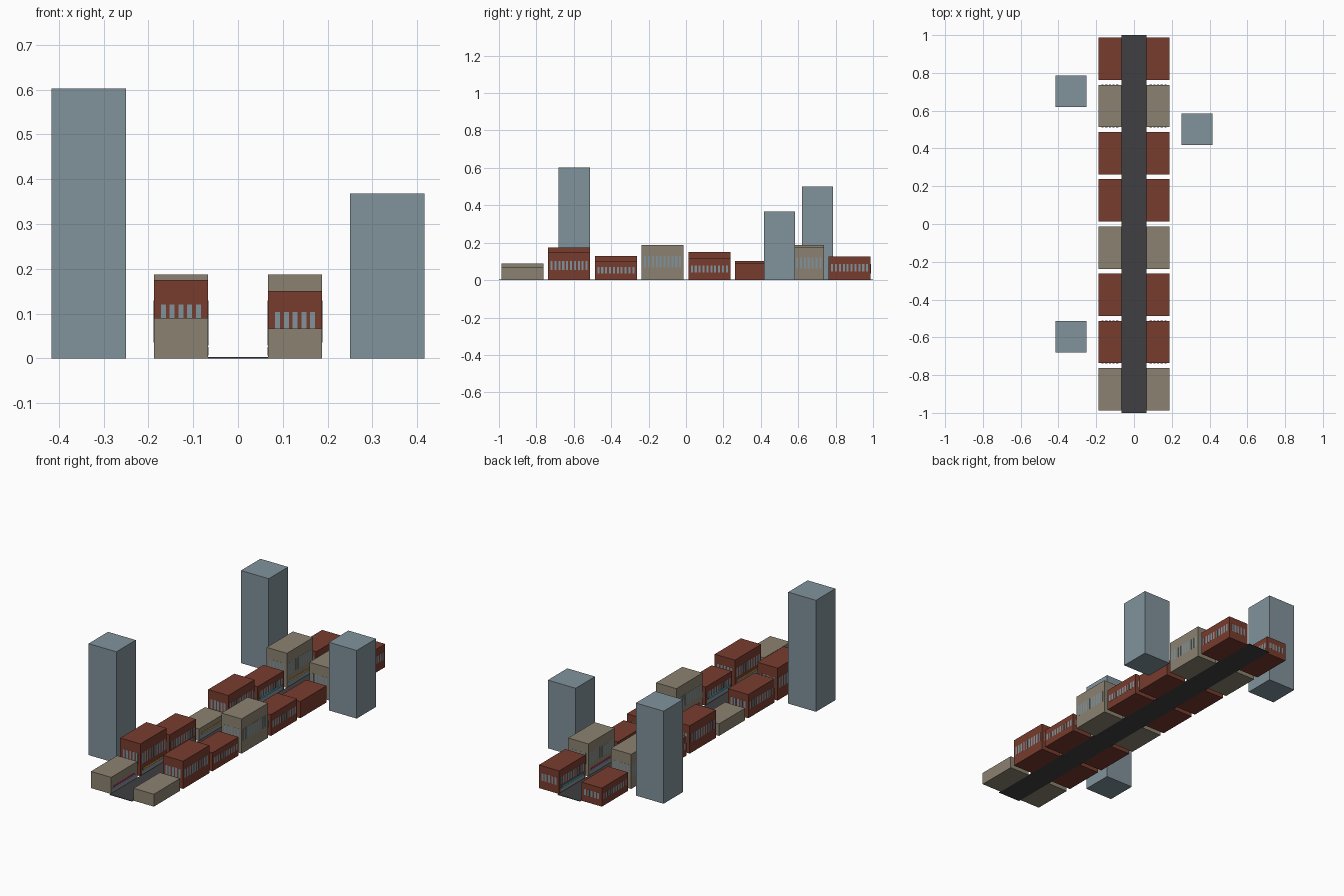
import bpy, bmesh
from mathutils import Matrix, Vector

if "Cube" in bpy.data.objects:
    bpy.data.objects.remove(bpy.data.objects["Cube"])


def material(name, rgb):
    m = bpy.data.materials.new(name)
    m.diffuse_color = (*rgb, 1)
    m.use_nodes = True
    m.node_tree.nodes["Principled BSDF"].inputs["Base Color"].default_value = m.diffuse_color
    return m


BRICK = material("brick", (.19, .045, .027))
STONE = material("stone", (.26, .225, .165))
GLASS = material("glass", (.22, .29, .33))
ASPHALT = material("asphalt", (.05, .05, .055))
SIGNS = {"m": material("magenta_sign", (.5, .03, .16)),
         "o": material("orange_sign", (.6, .3, .04)),
         "t": material("teal_sign", (.03, .4, .5))}


def add_box(bm, lo, hi):
    lo, hi = Vector(lo), Vector(hi)
    mat = Matrix.Translation((lo + hi) / 2) @ Matrix.Diagonal((*(hi - lo), 1))
    bmesh.ops.create_cube(bm, size=1, matrix=mat)


def make(name, boxes, mat):
    bm = bmesh.new()
    for lo, hi in boxes:
        add_box(bm, lo, hi)
    me = bpy.data.meshes.new(name)
    bm.to_mesh(me)
    bm.free()
    me.materials.append(mat)
    ob = bpy.data.objects.new(name, me)
    bpy.context.collection.objects.link(ob)
    return ob


# Street
make("road", [((-.067, -1, 0), (.067, 1, .003))], ASPHALT)

# Building rows: heights from front to back, stone flag and sign colours
LEFT = [.09, .175, .128, .065, .15, .102, .187, .1]
RIGHT = [.067, .15, .1, .187, .115, .09, .175, .125]
IS_STONE = (0, 3, 6)
HX, HY, CX, T = .0605, .112, .1275, .0008

for side, heights, signs, s in (("left", LEFT, "motomtot", -1),
                                ("right", RIGHT, "totmotmt", 1)):
    for i, h in enumerate(heights):
        cx, cy = s * CX, -.875 + .25 * i
        tag = f"{side}_{i + 1}"
        make("building_" + tag, [((cx - HX, cy - HY, 0), (cx + HX, cy + HY, h))],
             STONE if i in IS_STONE else BRICK)

        # Window bands on all four walls of the taller buildings
        if h >= .1:
            z0, z1, w = .36 * h, .69 * h, .0055
            panes = []
            for d in (-1, 1):
                for k in range(5):
                    x, y = cx + (k - 2) * .0195, cy + d * HY
                    panes.append(((x - w, y - T, z0), (x + w, y + T, z1)))
                for k in range(10):
                    x, y = cx + d * HX, cy + (k - 4.5) * .0208
                    panes.append(((x - T, y - w, z0), (x + T, y + w, z1)))
            make("windows_" + tag, panes, GLASS)

        # Shop front and sign strip facing the street
        x = s * .067
        make("shop_front_" + tag,
             [((x - T, cy - .1, .006), (x + T, cy + .1, .026))], GLASS)
        make("sign_strip_" + tag,
             [((x - .0015, cy - .09, .029), (x + .0015, cy + .09, .037))],
             SIGNS[signs[i]])

# Towers behind the rows
for name, x, y, h in (("front_left", -.3335, -.5975, .602),
                      ("back_left", -.3335, .703, .5),
                      ("back_right", .3335, .501, .368)):
    make("tower_" + name,
         [((x - .083, y - .083, 0), (x + .083, y + .083, h))], GLASS)
